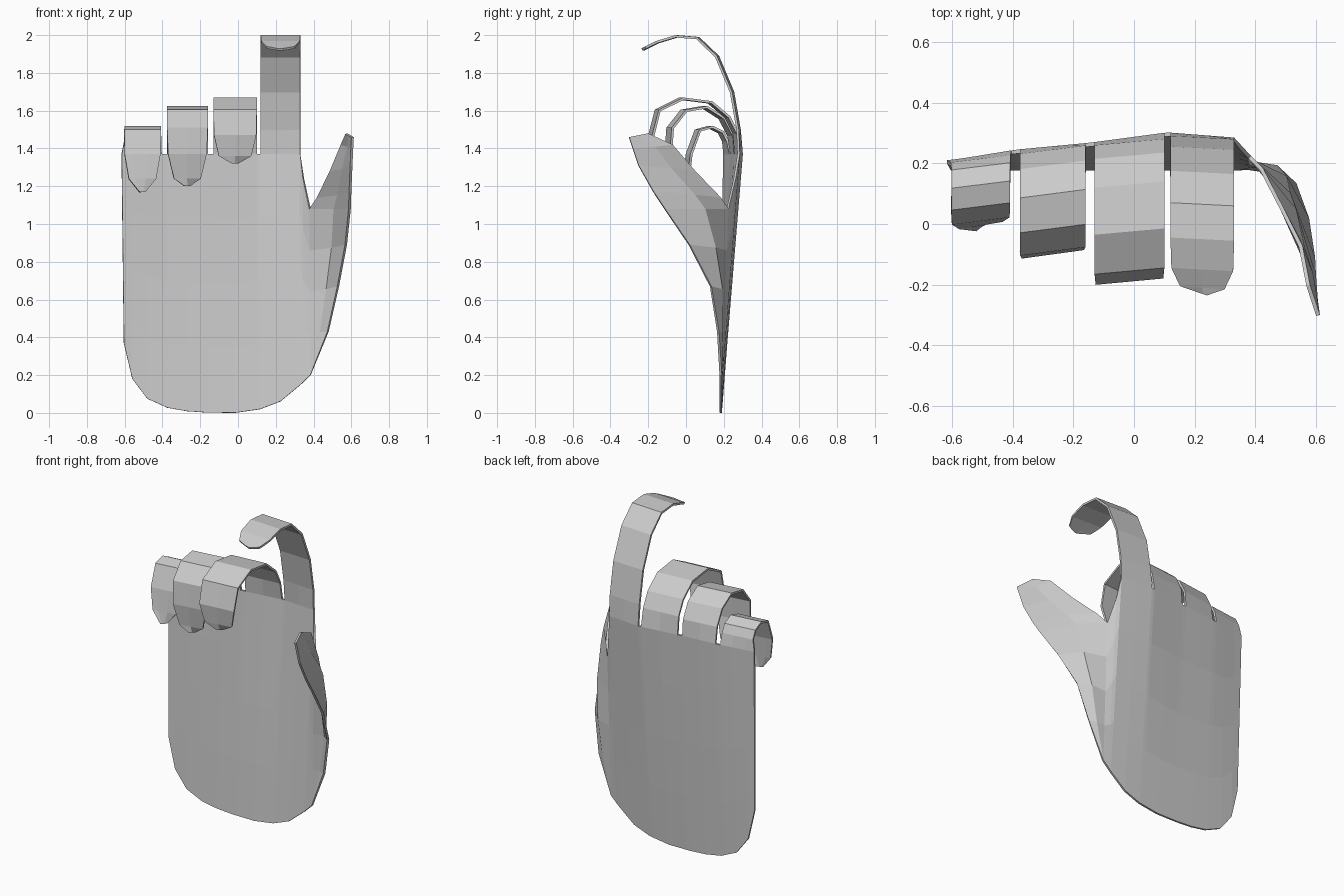
import bpy, bmesh
from mathutils import Vector

cube = bpy.data.objects.get("Cube")
if cube:
    bpy.data.objects.remove(cube, do_unlink=True)

grey = bpy.data.materials.new("light_grey")
grey.use_nodes = True
grey.diffuse_color = (0.6, 0.6, 0.6, 1)
grey.node_tree.nodes["Principled BSDF"].inputs["Base Color"].default_value = (0.6, 0.6, 0.6, 1)

bm = bmesh.new()
WRIST_Y = 0.19
ROWS = 4


def interp(x, pts):
    """Piecewise linear lookup."""
    for (x0, v0), (x1, v1) in zip(pts, pts[1:]):
        if x <= x1:
            return v0 + (v1 - v0) * (x - x0) / (x1 - x0)
    return pts[-1][1]


def sheet(lines):
    """Skin a grid of points; lines run along x, stacked upwards."""
    grid = [[bm.verts.new(p) for p in line] for line in lines]
    for low, high in zip(grid, grid[1:]):
        for i in range(len(low) - 1):
            corners = (low[i], low[i + 1], high[i + 1], high[i])
            if (corners[0].co - corners[1].co).length < 1e-5:
                corners = corners[1:]
            bm.faces.new(corners)


# Palm: columns from heel edge to knuckle line
columns = [-0.605, -0.56, -0.48, -0.405, -0.375, -0.27, -0.16, -0.13,
           -0.015, 0.1, 0.12, 0.225, 0.33, 0.35, 0.385]
heel = [(-0.605, 0.37), (-0.56, 0.18), (-0.48, 0.075), (-0.37, 0.025), (-0.23, 0.002),
        (0, 0), (0.12, 0.02), (0.25, 0.07), (0.385, 0.2)]
knuckle_z = [(-0.605, 1.37), (0.33, 1.37), (0.35, 1.24), (0.385, 1.08)]
knuckle_y = [(-0.605, 0.21), (-0.39, 0.245), (-0.145, 0.268), (0.11, 0.302),
             (0.33, 0.285), (0.385, 0.225)]


def palm_point(x, t):
    z0, z1 = interp(x, heel), interp(x, knuckle_z)
    y = WRIST_Y + (interp(x, knuckle_y) - WRIST_Y) * t
    bulge = -0.012 * t if x == columns[0] else 0
    return Vector((x + bulge, y, z0 + (z1 - z0) * t))


sheet([[palm_point(x, r / ROWS) for x in columns] for r in range(ROWS + 1)])

# Thumb: ribbon from the palm edge, bent forward up to the tip
edge = columns[-1]
inner = [palm_point(edge, r / ROWS) for r in range(ROWS + 1)]
inner += [Vector(p) for p in [(0.425, 0.185, 1.14), (0.495, 0.05, 1.28),
                              (0.555, -0.07, 1.42), (0.58, -0.2, 1.48)]]
outer = [inner[0].copy()] + [Vector(p) for p in [
    (0.48, 0.175, 0.43), (0.535, 0.135, 0.67), (0.577, 0.02, 0.89), (0.597, -0.11, 1.08),
    (0.6, -0.17, 1.17), (0.606, -0.25, 1.31), (0.61, -0.28, 1.4), (0.613, -0.3, 1.46)]]
bend = [0, 0.2, 0.5, 0.9, 1, 0.9, 0.5, 0.3, 0]
sheet([[a, (a + b) / 2 + Vector((0.025, 0.045, 0)) * k, b]
       for a, b, k in zip(inner, outer, bend)])


# Fingers: curled strips, each path point is (y, z, width factor)
def finger(x0, x1, skew, path):
    xs = [x for x in columns if x0 <= x <= x1]
    mid = (x0 + x1) / 2
    lines = [[palm_point(x, 1) for x in xs]]
    for y, z, w in path:
        lines.append([(mid + (x - mid) * w, y + skew * (x - mid), z) for x in xs])
    sheet(lines)


finger(0.12, 0.33, -0.05, [
    (0.285, 1.5, 1), (0.25, 1.7, 1), (0.17, 1.89, 1), (0.065, 1.99, 1),
    (-0.05, 2.0, 1), (-0.15, 1.97, 0.97), (-0.21, 1.94, 0.7), (-0.23, 1.93, 0.15)])
finger(-0.13, 0.1, 0.09, [
    (0.27, 1.48, 1), (0.225, 1.57, 1), (0.13, 1.65, 1), (-0.025, 1.67, 1),
    (-0.155, 1.605, 1), (-0.19, 1.47, 0.97), (-0.175, 1.36, 0.75), (-0.16, 1.32, 0.15)])
finger(-0.375, -0.16, 0.13, [
    (0.245, 1.47, 1), (0.195, 1.565, 1), (0.1, 1.625, 1), (-0.015, 1.605, 1),
    (-0.09, 1.51, 1), (-0.1, 1.37, 0.95), (-0.08, 1.24, 0.66), (-0.07, 1.2, 0.12)])
finger(-0.605, -0.405, 0.12, [
    (0.215, 1.44, 0.98), (0.19, 1.49, 0.97), (0.13, 1.52, 0.97), (0.058, 1.5, 0.97),
    (0.01, 1.37, 0.95), (-0.005, 1.24, 0.72), (-0.012, 1.17, 0.15)])

# Weld the strips into one continuous sheet
bmesh.ops.remove_doubles(bm, verts=bm.verts, dist=0.0005)
mesh = bpy.data.meshes.new("hand")
bm.to_mesh(mesh)
bm.free()
mesh.materials.append(grey)
hand = bpy.data.objects.new("hand", mesh)
bpy.context.collection.objects.link(hand)

# Thickness grows towards the palm side
shell = hand.modifiers.new("thickness", 'SOLIDIFY')
shell.thickness = 0.013
shell.offset = 1
